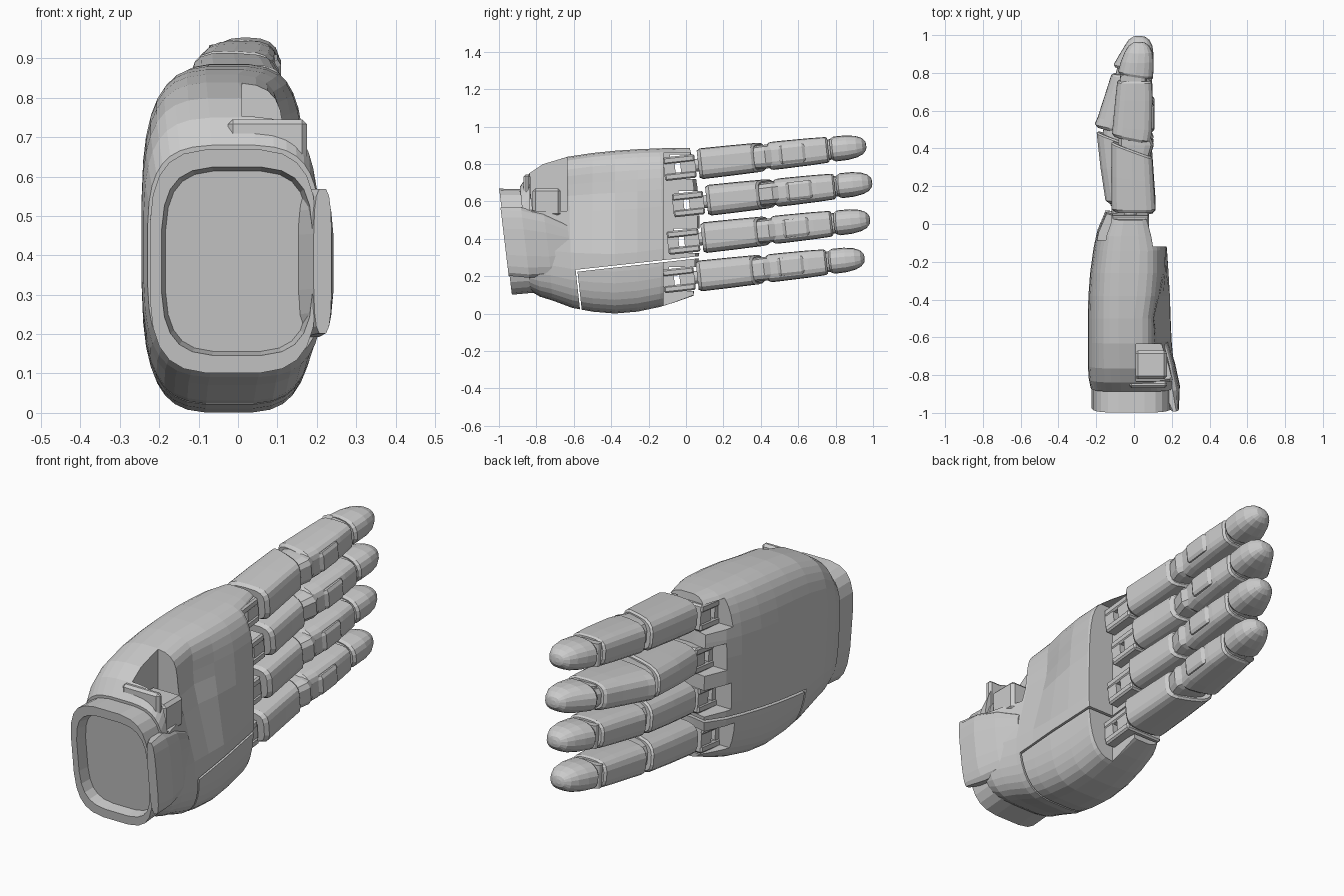
import bpy, bmesh
from math import cos, sin, pi, exp, radians, copysign
from mathutils import Matrix, Vector

if "Cube" in bpy.data.objects:
    bpy.data.objects.remove(bpy.data.objects["Cube"])

TILT = Matrix.Rotation(radians(6.3), 4, 'X')


def finish(bm, name, mat=Matrix()):
    bmesh.ops.transform(bm, matrix=mat, verts=bm.verts)
    bmesh.ops.recalc_face_normals(bm, faces=bm.faces)
    me = bpy.data.meshes.new(name)
    bm.to_mesh(me)
    bm.free()
    ob = bpy.data.objects.new(name, me)
    bpy.context.collection.objects.link(ob)
    return ob


def loft(name, sections, n=14, p=0.6, mat=Matrix(), warp=None, pb=None):
    """Skin rounded sections: (y, x0, x1, z0, z1, y-slope over x, y-slope over z).
    p is the roundness, pb the roundness of the -x half."""
    bm = bmesh.new()
    rings = []
    for y, x0, x1, z0, z1, sx, sz in sections:
        ring = []
        for i in range(n):
            t = 2 * pi * (i + 0.5) / n
            c, s = cos(t), sin(t)
            q = pb if pb and c < 0 else p
            dx = (x1 - x0) / 2 * copysign(abs(c) ** q, c)
            dz = (z1 - z0) / 2 * copysign(abs(s) ** q, s)
            co = Vector(((x0 + x1) / 2 + dx, y + sx * dx + sz * dz, (z0 + z1) / 2 + dz))
            ring.append(bm.verts.new(warp(co) if warp else co))
        rings.append(ring)
    for a, b in zip(rings, rings[1:]):
        for i in range(n):
            j = (i + 1) % n
            bm.faces.new((a[i], a[j], b[j], b[i]))
    caps = [bm.faces.new(rings[0]), bm.faces.new(rings[-1])]
    bmesh.ops.poke(bm, faces=caps)
    return finish(bm, name, mat)


def box(name, center, size, mat=Matrix(), bevel=0.0):
    bm = bmesh.new()
    bmesh.ops.create_cube(bm, size=1, matrix=Matrix.Translation(center) @ Matrix.Diagonal((*size, 1)))
    if bevel:
        bmesh.ops.bevel(bm, geom=bm.edges[:], offset=bevel, segments=1, affect='EDGES')
    return finish(bm, name, mat)


def rod(name, center, radius, length, axis, mat=Matrix()):
    bm = bmesh.new()
    rot = Matrix.Rotation(pi / 2, 4, 'X') if axis == 'Y' else Matrix()
    bmesh.ops.create_cone(bm, cap_ends=True, segments=12, radius1=radius, radius2=radius,
                          depth=length, matrix=Matrix.Translation(center) @ rot)
    return finish(bm, name, mat)


def boolean(ob, cutter, op='DIFFERENCE'):
    m = ob.modifiers.new("cut", 'BOOLEAN')
    m.object, m.operation, m.solver = cutter, op, 'EXACT'
    bpy.context.view_layer.objects.active = ob
    bpy.ops.object.modifier_apply(modifier=m.name)
    bpy.data.objects.remove(cutter)


def palm_warp(co):
    x, y, z = co
    if x > 0.03:      # hollow of the palm
        x -= 0.09 * exp(-((y + 0.55) / 0.22) ** 2 - ((z - 0.66) / 0.22) ** 2)
    if y > -0.2:      # bowed knuckle edge
        y += (y + 0.2) / 0.25 * (0.05 - 0.32 * (z - 0.45) ** 2)
    return Vector((x, y, z))


# finger bases: y, z, length scale, bulge of the back
FINGERS = {"index": (0.065, 0.80, 1.0, 0.0), "middle": (0.11, 0.605, 0.985, 1.0),
           "ring": (0.085, 0.405, 1.0, 0.2), "little": (0.06, 0.20, 0.995, 0.0)}

# palm body
palm = loft("palm", [
    (-0.86, -0.23, 0.215, 0.12, 0.68, 0, -0.10),
    (-0.81, -0.24, 0.22, 0.09, 0.75, 0, -0.09),
    (-0.74, -0.245, 0.215, 0.07, 0.80, 0, -0.07),
    (-0.62, -0.245, 0.205, 0.03, 0.84, 0, -0.03),
    (-0.50, -0.245, 0.20, 0.01, 0.86, 0, 0),
    (-0.38, -0.242, 0.195, 0.0, 0.872, 0, 0),
    (-0.26, -0.233, 0.185, 0.01, 0.88, 0, 0),
    (-0.14, -0.215, 0.175, 0.035, 0.885, 0, 0),
    (-0.06, -0.195, 0.15, 0.06, 0.887, 0, 0),
    (0.03, -0.15, 0.11, 0.095, 0.887, 0, 0)], n=36, p=0.54, warp=palm_warp)
boolean(palm, box("cutter", (0.28, 0.08, 0.45), (0.5, 0.4, 0.82)))
for y0, z0, k, bulge in FINGERS.values():
    boolean(palm, box("cutter", (0, y0 + 0.05, z0 - 0.015), (0.8, 0.40, 0.13)))
# thumb socket
boolean(palm, box("cutter", (0.25, -0.735, 0.75), (0.48, 0.20, 0.40)))
box("thumb_socket_floor", (0.09, -0.745, 0.595), (0.17, 0.15, 0.15), bevel=0.015)
box("thumb_socket_lip", (0.075, -0.85, 0.645), (0.20, 0.035, 0.20), bevel=0.012)

# pad under the little finger, split from the palm by a gap
pad = palm.copy()
pad.data = palm.data.copy()
pad.name = "outer_palm_pad"
bpy.context.collection.objects.link(pad)
boolean(palm, box("cutter", (0, 0, 0), (1, 0.8, 0.5), Matrix.Translation((0, -0.165, 0.03)) @ TILT))
boolean(pad, box("cutter", (0, 0, 0), (1, 0.8, 0.5), Matrix.Translation((0, -0.155, 0.02)) @ TILT), 'INTERSECT')

# wrist cuff with recessed end
loft("wrist_cuff", [
    (-0.80, -0.225, 0.20, 0.115, 0.665, 0, -0.12),
    (-0.965, -0.225, 0.20, 0.10, 0.67, 0, -0.12),
    (-0.965, -0.195, 0.19, 0.145, 0.625, 0, -0.12),
    (-0.91, -0.185, 0.18, 0.155, 0.615, 0, -0.12)], n=24, p=0.55)
loft("wrist_side_plate", [
    (-0.97, 0.192, 0.238, 0.20, 0.57, 0, -0.12),
    (-0.86, 0.12, 0.243, 0.19, 0.57, 0, -0.12),
    (-0.74, 0.10, 0.217, 0.20, 0.54, 0, -0.12),
    (-0.62, 0.08, 0.18, 0.24, 0.48, 0, -0.12)], n=16, p=0.6)


def finger(name, y0, z0, k, bulge):
    mat = Matrix.Translation((0, y0, z0)) @ TILT @ Matrix.Diagonal((1, k, 1, 1))

    def back(y):      # raised ridge over the middle joint
        return bulge * (0.03 + 0.06 * y / 0.4 if y < 0.4 else max(0, 0.09 * (0.85 - y) / 0.45))

    def part(label, rows, n=18, p=0.5, pb=0.65):
        loft(f"{name}_{label}", [(y, a - back(y) * (a < 0), b, -w / 2, w / 2, s, 0)
                                 for y, a, b, w, s in rows], n, p, mat, pb=pb)

    # knuckle frame with a square eye, and neck
    for s in (-1, 1):
        box(f"{name}_knuckle_cheek", (-0.02, -0.10, s * 0.044 - 0.008), (0.20, 0.17, 0.038), mat, 0.008)
    for y, d in ((-0.155, 0.06), (-0.055, 0.08)):
        box(f"{name}_knuckle_bar", (-0.02, y, -0.008), (0.19, d, 0.07), mat)
    rod(f"{name}_neck", (-0.02, 0, -0.005), 0.034, 0.09, 'Y', mat)
    # segments from base to tip
    part("base_segment", [(0.0, -0.10, 0.10, 0.145, 0), (0.018, -0.12, 0.115, 0.165, 0),
                          (0.18, -0.122, 0.105, 0.162, -0.12), (0.325, -0.12, 0.098, 0.157, -0.37),
                          (0.335, -0.11, 0.088, 0.14, -0.37)])
    part("middle_joint", [(0.28, -0.08, 0.08, 0.125, 0), (0.36, -0.085, 0.105, 0.13, 0),
                          (0.45, -0.08, 0.07, 0.125, 0)], 12)
    part("middle_segment", [(0.385, -0.105, 0.07, 0.13, -0.2), (0.40, -0.118, 0.088, 0.15, -0.2),
                            (0.45, -0.113, 0.098, 0.15, -0.1), (0.60, -0.10, 0.10, 0.145, 0),
                            (0.69, -0.09, 0.095, 0.138, 0), (0.70, -0.08, 0.085, 0.125, 0)])
    part("grip_pad", [(0.425, 0.05, 0.09, 0.08, 0), (0.45, 0.05, 0.110, 0.10, 0),
                      (0.56, 0.05, 0.110, 0.10, 0), (0.59, 0.05, 0.09, 0.08, 0)], 8, 0.4, 0.4)
    part("tip_joint", [(0.66, -0.07, 0.07, 0.11, 0), (0.77, -0.065, 0.07, 0.11, 0)], 12)
    rod(f"{name}_tip_pin", (-0.05, 0.712, 0), 0.024, 0.11, 'Z', mat)
    part("fingertip", [(0.722, -0.075, 0.09, 0.12, -0.15), (0.735, -0.085, 0.102, 0.134, -0.15),
                       (0.80, -0.07, 0.105, 0.132, 0), (0.85, -0.05, 0.098, 0.115, 0),
                       (0.882, -0.03, 0.083, 0.088, 0), (0.90, -0.005, 0.058, 0.05, 0),
                       (0.904, 0.012, 0.035, 0.02, 0)], 18, 0.75, 0.85)


for name, (y0, z0, k, bulge) in FINGERS.items():
    finger(name + "_finger", y0, z0, k, bulge)
